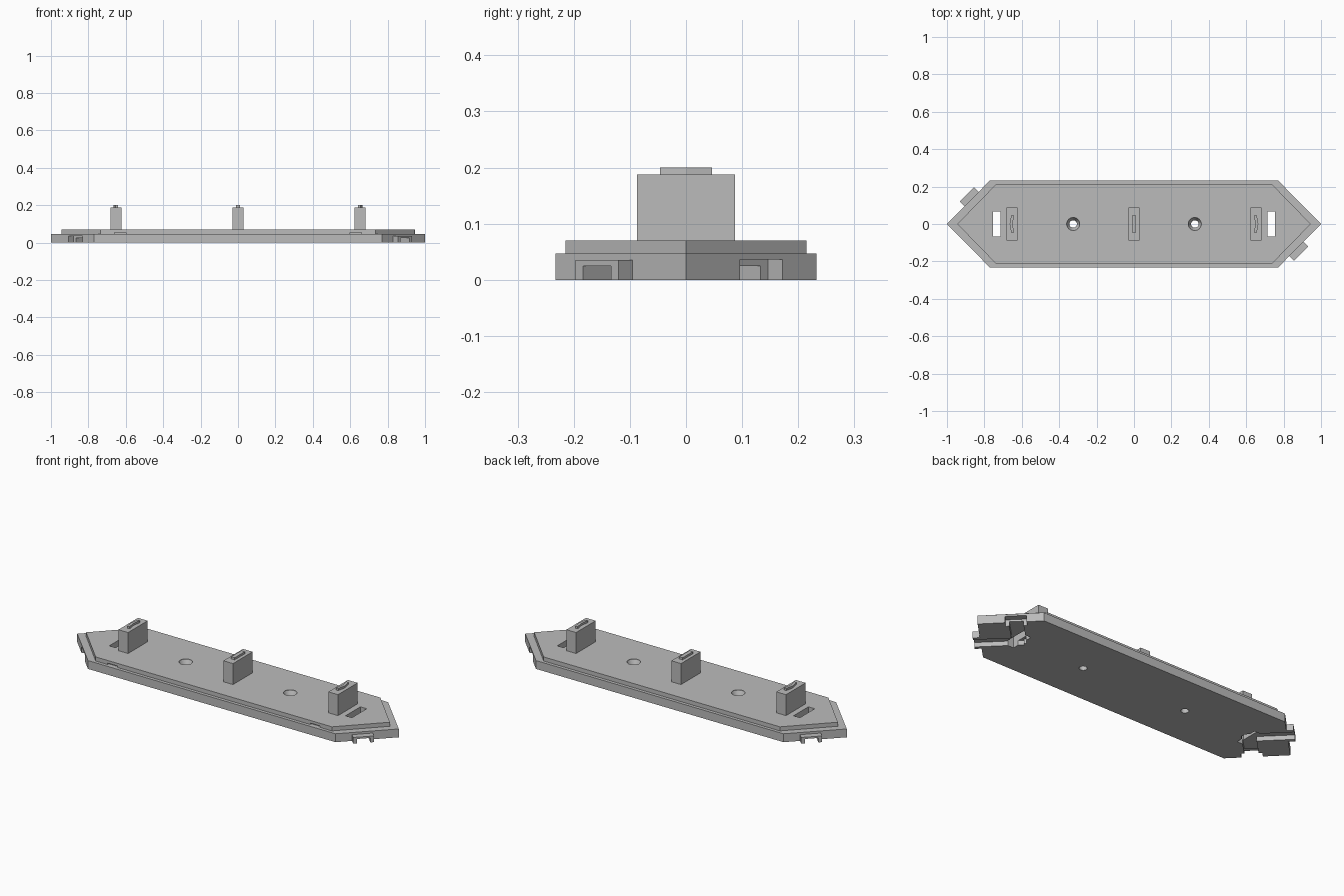
import bpy, bmesh
from math import cos, sin, pi
from mathutils import Matrix, Vector

cube = bpy.data.objects.get("Cube")
if cube:
    bpy.data.objects.remove(cube, do_unlink=True)

grey = bpy.data.materials.new("plain grey")
grey.use_nodes = True
grey.diffuse_color = (0.5, 0.5, 0.5, 1)
grey.node_tree.nodes["Principled BSDF"].inputs["Base Color"].default_value = (0.5, 0.5, 0.5, 1)


def loft(name, rings):
    """Capped solid from rings given as (outline, z)."""
    bm = bmesh.new()
    loops = [[bm.verts.new((x, y, z)) for x, y in pts] for pts, z in rings]
    n = len(loops[0])
    for a, b in zip(loops, loops[1:]):
        for i in range(n):
            bm.faces.new((a[i], a[(i + 1) % n], b[(i + 1) % n], b[i]))
    bm.faces.new(loops[0][::-1])
    bm.faces.new(loops[-1])
    bmesh.ops.recalc_face_normals(bm, faces=bm.faces)
    mesh = bpy.data.meshes.new(name)
    bm.to_mesh(mesh)
    bm.free()
    mesh.materials.append(grey)
    ob = bpy.data.objects.new(name, mesh)
    bpy.context.collection.objects.link(ob)
    return ob


def rect(x0, x1, y0, y1):
    return [(x0, y0), (x1, y0), (x1, y1), (x0, y1)]


def circle(cx, r, n=32):
    return [(cx + r * cos(2 * pi * i / n), r * sin(2 * pi * i / n)) for i in range(n)]


def hexagon(tip, x, y):
    return [(tip, 0), (x, y), (-x, y), (-tip, 0), (-x, -y), (x, -y)]


def box(name, x0, x1, y0, y1, z0, z1):
    return loft(name, [(rect(x0, x1, y0, y1), z0), (rect(x0, x1, y0, y1), z1)])


def on_edge(ob, side, angle):
    """Place a part on a slanted end edge; local +x points outward."""
    m = Matrix.Translation(Vector((0.867, side * 0.133, 0))) @ Matrix.Rotation(side * pi / 4, 4, 'Z')
    ob.data.transform(Matrix.Rotation(angle, 4, 'Z') @ m)
    return ob


def boolean(ob, other, operation):
    mod = ob.modifiers.new(operation.lower(), 'BOOLEAN')
    mod.operation, mod.object, mod.solver = operation, other, 'EXACT'
    bpy.context.view_layer.objects.active = ob
    bpy.ops.object.modifier_apply(modifier=mod.name)
    bpy.data.objects.remove(other, do_unlink=True)


# Stepped hexagonal plate
low, high = hexagon(1, 0.77, 0.233), hexagon(0.945, 0.735, 0.215)
plate = loft("base_plate", [(low, 0), (low, 0.047), (high, 0.047), (high, 0.07)])

for side, angle in ((1, 0), (-1, pi)):
    # Connector tab on one slanted edge, socket on the other
    boolean(plate, on_edge(box("tab", -0.02, 0.036, -0.054, 0.054, 0, 0.035), -1, angle), 'UNION')
    boolean(plate, on_edge(box("socket", -0.035, 0.05, -0.053, 0.053, -0.02, 0.036), 1, angle), 'DIFFERENCE')
    # Channels under the plate running in to the slot
    for edge in (-1, 1):
        boolean(plate, on_edge(box("channel", -0.21, 0.08, -0.035, 0.035, -0.03, 0.025), edge, angle), 'DIFFERENCE')
    # Through slot and countersunk screw hole
    boolean(plate, box("slot", side * 0.735 - 0.02, side * 0.735 + 0.02, -0.066, 0.066, -0.1, 0.1), 'DIFFERENCE')
    cx = side * 0.325
    hole = loft("hole", [(circle(cx, 0.02), -0.05), (circle(cx, 0.02), 0.035),
                         (circle(cx, 0.035), 0.065), (circle(cx, 0.035), 0.1)])
    boolean(plate, hole, 'DIFFERENCE')
    # Small notches along the front step
    boolean(plate, box("notch", side * 0.63 - 0.03, side * 0.63 + 0.03, -0.25, -0.205, 0.047, 0.055), 'DIFFERENCE')

# Posts with raised keys; the end keys are bowed outward
for name, s in (("left", 1), ("middle", 0), ("right", -1)):
    cx = s * 0.653
    box(name + "_post", cx - 0.03, cx + 0.03, -0.087, 0.087, 0.07, 0.188)
    if s:
        key = [(cx - s * 0.011, -0.046), (cx + s * 0.003, -0.046), (cx + s * 0.012, 0),
               (cx + s * 0.003, 0.046), (cx - s * 0.011, 0.046), (cx - s * 0.004, 0)]
    else:
        key = rect(-0.011, 0.011, -0.046, 0.046)
    loft(name + "_key", [(key, 0.188), (key, 0.2)])
